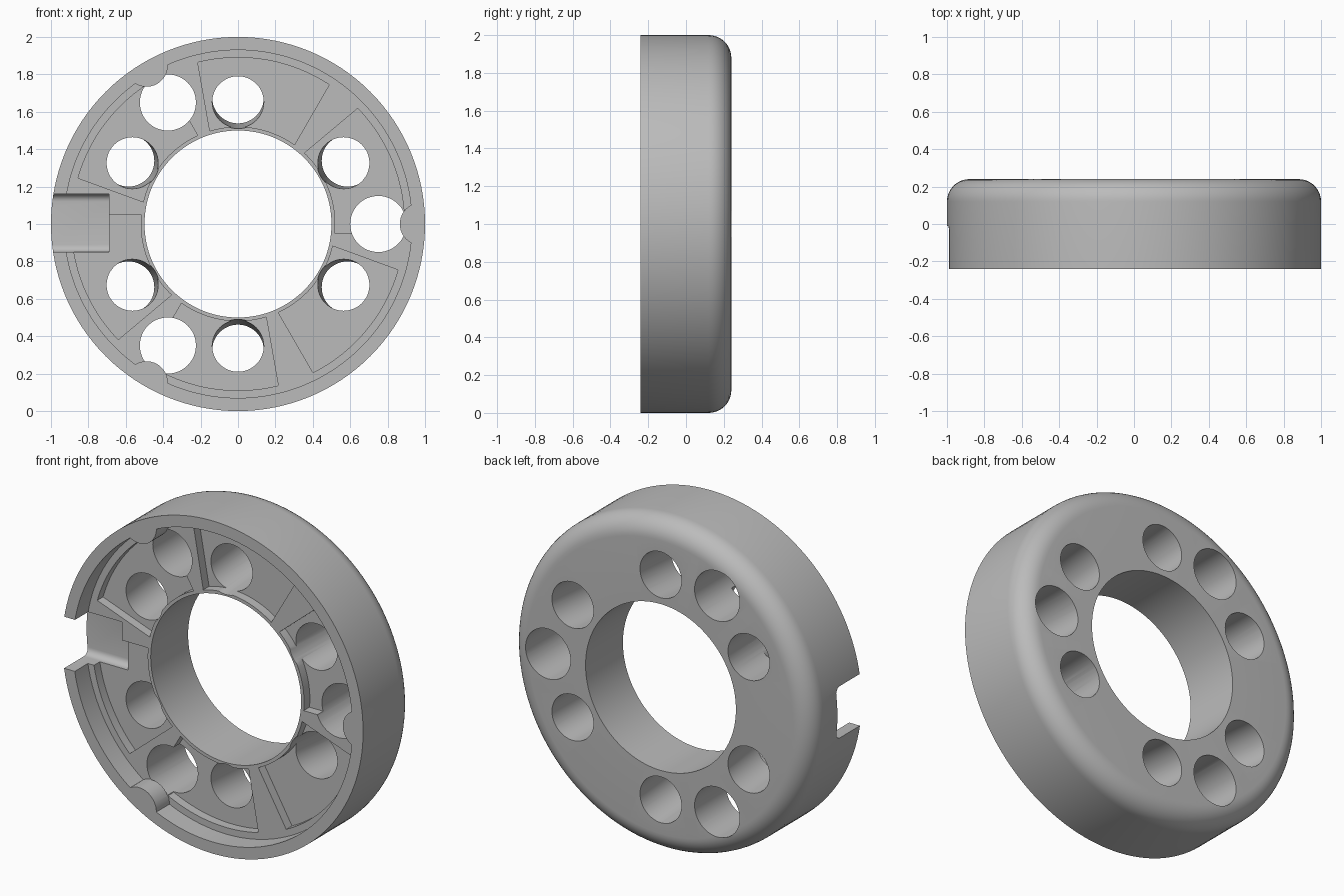
import bpy, bmesh
from math import sin, cos, asin, pi, radians
from mathutils import Vector

if "Cube" in bpy.data.objects:
    bpy.data.objects.remove(bpy.data.objects["Cube"], do_unlink=True)

FRONT, FLOOR, POCKET, BACK = -0.24, -0.115, -0.06, 0.24
MID = 1.0  # height of the ring axis

grey = bpy.data.materials.new("plain_grey")
grey.use_nodes = True
grey.diffuse_color = (0.5, 0.5, 0.5, 1)
grey.node_tree.nodes["Principled BSDF"].inputs["Base Color"].default_value = (0.5, 0.5, 0.5, 1)


def finish(name, bm):
    bmesh.ops.remove_doubles(bm, verts=bm.verts, dist=1e-5)
    bmesh.ops.recalc_face_normals(bm, faces=bm.faces)
    mesh = bpy.data.meshes.new(name)
    bm.to_mesh(mesh)
    bm.free()
    mesh.materials.append(grey)
    obj = bpy.data.objects.new(name, mesh)
    bpy.context.collection.objects.link(obj)
    return obj


def prism(name, points, push):
    """Extrude a flat outline along a vector."""
    bm = bmesh.new()
    face = bm.faces.new([bm.verts.new(p) for p in points])
    ext = bmesh.ops.extrude_face_region(bm, geom=[face])
    moved = [v for v in ext["geom"] if isinstance(v, bmesh.types.BMVert)]
    bmesh.ops.translate(bm, verts=moved, vec=push)
    return finish(name, bm)


def polar(r, a, y):
    return Vector((r * cos(a), y, MID + r * sin(a)))


def arc(r, a0, a1, n):
    return [(r, a0 + (a1 - a0) * i / n) for i in range(n + 1)]


def combine(body, tool, operation):
    mod = body.modifiers.new(tool.name, "BOOLEAN")
    mod.operation, mod.solver, mod.object = operation, "EXACT", tool
    bpy.context.view_layer.objects.active = body
    bpy.ops.object.modifier_apply(modifier=mod.name)
    bpy.data.objects.remove(tool, do_unlink=True)


# Ring body: turned profile with raised front rim and rounded back edge
fillet = 0.12
profile = [(0.5, FLOOR), (0.93, FLOOR), (0.93, FRONT), (1, FRONT)]
profile += [(1 - fillet + fillet * cos(t), BACK - fillet + fillet * sin(t))
            for t in (pi / 2 * i / 10 for i in range(11))]
profile.append((0.5, BACK))
bm = bmesh.new()
verts = [bm.verts.new((r, y, MID)) for r, y in profile]
edges = [bm.edges.new((verts[i - 1], verts[i])) for i in range(len(verts))]
bmesh.ops.spin(bm, geom=verts + edges, cent=(0, 0, MID), axis=(0, 1, 0),
               angle=2 * pi, steps=128, use_duplicate=False)
ring = finish("ring_body", bm)

# Six shallow wedge pockets in the recessed front
for k in range(6):
    a = radians(60 * k)
    b = a + radians(40)
    outline = []
    for r, flip in ((0.52, False), (0.89, True)):
        run = arc(r, a - asin(0.05 / r), b + asin(0.062 / r), 24)
        outline += run[::-1] if flip else run
    tool = prism("pocket_cutter", [polar(r, t, -0.2) for r, t in outline],
                 (0, POCKET + 0.2, 0))
    combine(ring, tool, "DIFFERENCE")

# Three half-round tabs on the inside of the rim
for k in range(3):
    a = radians(120 * k)
    out = Vector((cos(a), 0, sin(a)))
    side = Vector((-sin(a), 0, cos(a)))
    pts = [polar(0.98, a, FRONT) + (out * cos(t) + side * sin(t)) * r
           for r, t in arc(0.115, pi / 2, 3 * pi / 2, 20)]
    combine(ring, prism("tab", pts, (0, POCKET + 0.02 - FRONT, 0)), "UNION")


def drill(angle, distance, radius, lean, start):
    """Round through hole, leaning outwards towards the back."""
    a = radians(angle)
    out = Vector((cos(a), 0, sin(a)))
    centre = polar(distance, a, start) + out * lean * (start - POCKET)
    side = Vector((-sin(a), 0, cos(a)))
    pts = [centre + (out * cos(t) + side * sin(t)) * r
           for r, t in arc(radius, 0, 2 * pi, 48)[:-1]]
    push = (Vector((0, 1, 0)) + out * lean) * (0.3 - start)
    combine(ring, prism("hole_cutter", pts, push), "DIFFERENCE")


# Six leaning holes and three larger straight ones under the tabs
for k in range(6):
    drill(30 + 60 * k, 0.652, 0.138, 0.08, -0.2)
for k in range(3):
    drill(120 * k, 0.75, 0.15, 0, FLOOR - 0.003)

# Slot through the rim on the right side, with rounded floor corners
half, deep, rad = 0.155, -0.01, 0.04
slot = [(-half, -0.3), (half, -0.3)]
for sign, t0 in ((1, 0), (-1, pi / 2)):
    for _, t in arc(1, t0, t0 + pi / 2, 6):
        slot.append((sign * (half - rad) + rad * cos(t), deep - rad + rad * sin(t)))
tool = prism("slot_cutter", [(-1.1, y, MID + 0.005 + z) for z, y in slot], (0.41, 0, 0))
combine(ring, tool, "DIFFERENCE")

# Smooth the curved walls, keep the edges crisp
bpy.ops.object.select_all(action="DESELECT")
ring.select_set(True)
bpy.context.view_layer.objects.active = ring
bpy.ops.object.shade_smooth_by_angle(angle=radians(30))
